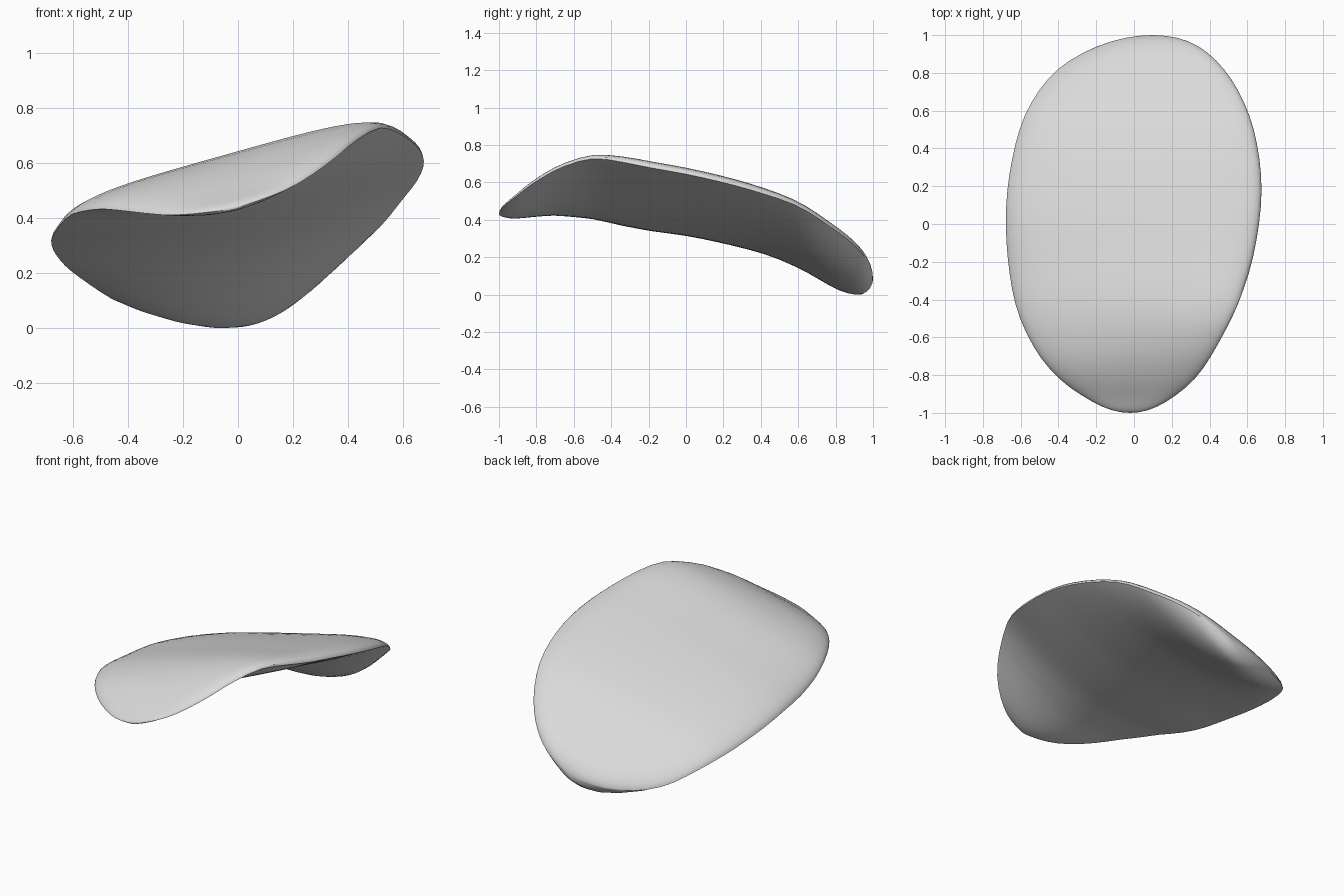
import bpy, bmesh, math

if "Cube" in bpy.data.objects:
    bpy.data.objects.remove(bpy.data.objects["Cube"])

ROWS, RING = 36, 56


def curve(table, y):
    """Smooth interpolation of (y, value) pairs, spaced by angle so the ends round off."""
    pts = [(math.acos(max(-1, min(1, -a))), b) for a, b in table]
    t = math.acos(max(-1, min(1, -y)))

    def tangent(i):
        a, b = pts[max(i - 1, 0)], pts[min(i + 1, len(pts) - 1)]
        return (b[1] - a[1]) / (b[0] - a[0])

    i = 0
    while i < len(pts) - 2 and t > pts[i + 1][0]:
        i += 1
    (t0, v0), (t1, v1) = pts[i], pts[i + 1]
    h = t1 - t0
    u = (t - t0) / h
    return ((2*u**3 - 3*u**2 + 1) * v0 + (u**3 - 2*u**2 + u) * h * tangent(i)
            + (3*u**2 - 2*u**3) * v1 + (u**3 - u**2) * h * tangent(i + 1))


# Egg-shaped plan outline, left and right
LEFT = [(-1, -.02), (-.935, -.23), (-.81, -.405), (-.66, -.525), (-.45, -.62), (-.21, -.665),
        (.05, -.678), (.29, -.655), (.545, -.59), (.71, -.50), (.83, -.39), (.925, -.23), (1, .10)]
RIGHT = [(-1, -.02), (-.935, .18), (-.81, .33), (-.635, .445), (-.4, .56), (-.13, .64),
         (.185, .675), (.475, .64), (.69, .56), (.87, .43), (.97, .28), (1, .10)]
# Rim height on the centre line, sideways tilt, crown of the top and depth of the belly
RIM = [(-1, .445), (-.93, .475), (-.8, .535), (-.68, .575), (-.5, .592), (-.35, .562),
       (-.2, .528), (0, .493), (.2, .448), (.4, .395), (.6, .33), (.8, .217), (.95, .115), (1, .06)]
TILT = [(-1, .22), (-.8, .24), (-.5, .28), (.1, .24), (.7, .26), (.95, .32), (1, .32)]
CROWN = [(-1, 0), (-.93, .025), (-.8, .042), (-.5, .06), (-.3, .083), (0, .085), (.4, .08),
         (.6, .068), (.8, .06), (.95, .045), (1, 0)]
BELLY = [(-1, 0), (-.93, .035), (-.8, .07), (-.5, .11), (-.2, .10), (0, .10), (.4, .11),
         (.6, .145), (.8, .16), (.9, .14), (.95, .11), (1, 0)]


def section(y):
    l, r = curve(LEFT, y), curve(RIGHT, y)
    rim, tilt = curve(RIM, y), curve(TILT, y)
    crown, belly = curve(CROWN, y), curve(BELLY, y)
    pts = []
    for k in range(RING):
        a = 2 * math.pi * k / RING
        s = math.cos(a)
        x = (l + r) / 2 + s * (r - l) / 2
        bulge = crown * math.sqrt(max(0, 1 - s**4)) if math.sin(a) >= 0 else -belly * (1 - s * s)
        pts.append((x, y, rim + tilt * x + bulge))
    return pts


# Curved shell lofted from front tip to back tip
bm = bmesh.new()
front = bm.verts.new((-.02, -1, .44))
rings = [[bm.verts.new(p) for p in section(-math.cos(math.pi * i / ROWS))] for i in range(1, ROWS)]
back = bm.verts.new((.10, 1, .092))
for k in range(RING):
    n = (k + 1) % RING
    bm.faces.new((front, rings[0][k], rings[0][n]))
    bm.faces.new((back, rings[-1][n], rings[-1][k]))
    for a, b in zip(rings, rings[1:]):
        bm.faces.new((a[k], b[k], b[n], a[n]))
bmesh.ops.recalc_face_normals(bm, faces=bm.faces)

# Rest the lowest point on the ground
low = min(v.co.z for v in bm.verts)
for v in bm.verts:
    v.co.z -= low

mesh = bpy.data.meshes.new("curved_shell")
bm.to_mesh(mesh)
bm.free()
shell = bpy.data.objects.new("curved_shell", mesh)
bpy.context.collection.objects.link(shell)

grey = bpy.data.materials.new("light grey")
grey.diffuse_color = (.7, .7, .7, 1)
grey.use_nodes = True
grey.node_tree.nodes["Principled BSDF"].inputs["Base Color"].default_value = grey.diffuse_color
mesh.materials.append(grey)

bpy.context.view_layer.objects.active = shell
shell.select_set(True)
bpy.ops.object.shade_smooth_by_angle(angle=math.radians(35))
